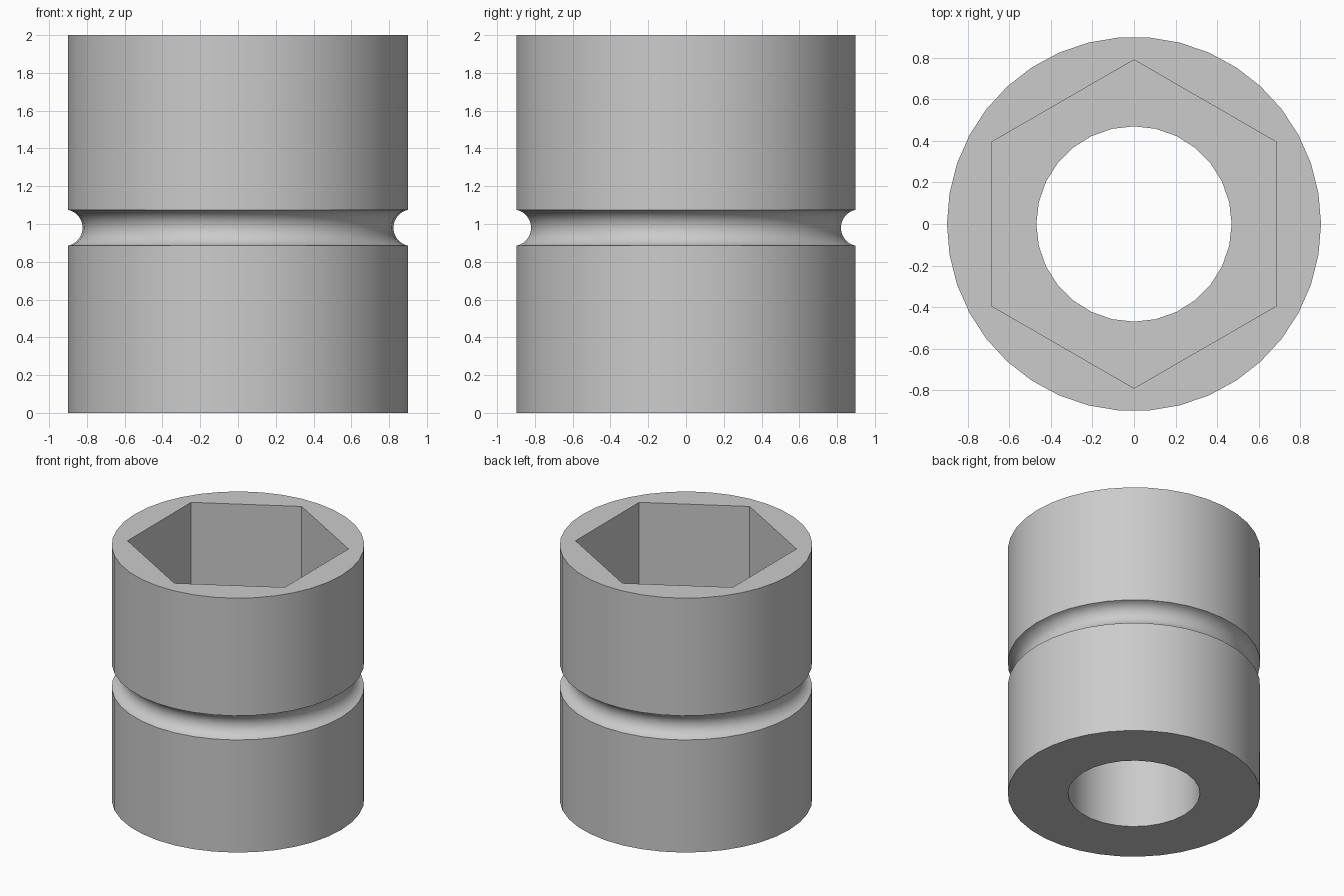
import bpy
import bmesh
from math import sin, cos, pi, radians
from mathutils import Vector

cube = bpy.data.objects.get("Cube")
if cube:
    bpy.data.objects.remove(cube, do_unlink=True)

HEIGHT = 2.0
OUTER_R, OUTER_SIDES = 0.9, 38
BORE_R, BORE_SIDES = 0.47, 28
HEX_R, HEX_FLOOR = 0.79, 1.0
GROOVE_X, GROOVE_Z, GROOVE_R = 0.92, 0.98, 0.097
GROOVE_STEPS = 14

steel = bpy.data.materials.new("grey steel")
steel.use_nodes = True
steel.diffuse_color = (0.6, 0.6, 0.6, 1)
steel.node_tree.nodes["Principled BSDF"].inputs["Base Color"].default_value = (0.6, 0.6, 0.6, 1)

bm = bmesh.new()


def ring(radius, z, sides, turn=0.0):
    """Closed loop of vertices at one height."""
    return [bm.verts.new((radius * cos(turn + 2 * pi * i / sides),
                          radius * sin(turn + 2 * pi * i / sides), z))
            for i in range(sides)]


def wall(a, b):
    """Quads between two loops of equal length."""
    n = len(a)
    for i in range(n):
        j = (i + 1) % n
        bm.faces.new((a[i], a[j], b[j], b[i]))


def washer(outer, inner, up):
    """Flat face between two loops at the same height."""
    edges = [bm.edges.get((r[i - 1], r[i])) for r in (outer, inner) for i in range(len(r))]
    bmesh.ops.triangle_fill(bm, edges=edges, use_beauty=True, normal=Vector((0, 0, up)))


# Outer wall with a round groove at mid height
profile = [(OUTER_R, 0)]
for k in range(GROOVE_STEPS + 1):
    a = radians(-78 + 156 * k / GROOVE_STEPS)
    profile.append((GROOVE_X - GROOVE_R * cos(a), GROOVE_Z + GROOVE_R * sin(a)))
profile.append((OUTER_R, HEIGHT))
shell = [ring(r, z, OUTER_SIDES) for r, z in profile]
for lower, upper in zip(shell, shell[1:]):
    wall(lower, upper)

# Hexagonal pocket in the top
hex_top = ring(HEX_R, HEIGHT, 6, pi / 2)
hex_base = ring(HEX_R, HEX_FLOOR, 6, pi / 2)
wall(hex_top, hex_base)

# Round bore from the pocket floor to the underside
bore_top = ring(BORE_R, HEX_FLOOR, BORE_SIDES)
bore_base = ring(BORE_R, 0, BORE_SIDES)
wall(bore_top, bore_base)

# Rim, pocket floor and underside
washer(shell[-1], hex_top, 1)
washer(hex_base, bore_top, 1)
washer(shell[0], bore_base, -1)

bmesh.ops.recalc_face_normals(bm, faces=bm.faces[:])
mesh = bpy.data.meshes.new("hex_socket_sleeve")
bm.to_mesh(mesh)
bm.free()
mesh.materials.append(steel)

sleeve = bpy.data.objects.new("hex_socket_sleeve", mesh)
bpy.context.collection.objects.link(sleeve)
bpy.ops.object.select_all(action='DESELECT')
sleeve.select_set(True)
bpy.context.view_layer.objects.active = sleeve
bpy.ops.object.shade_smooth_by_angle(angle=radians(30))
